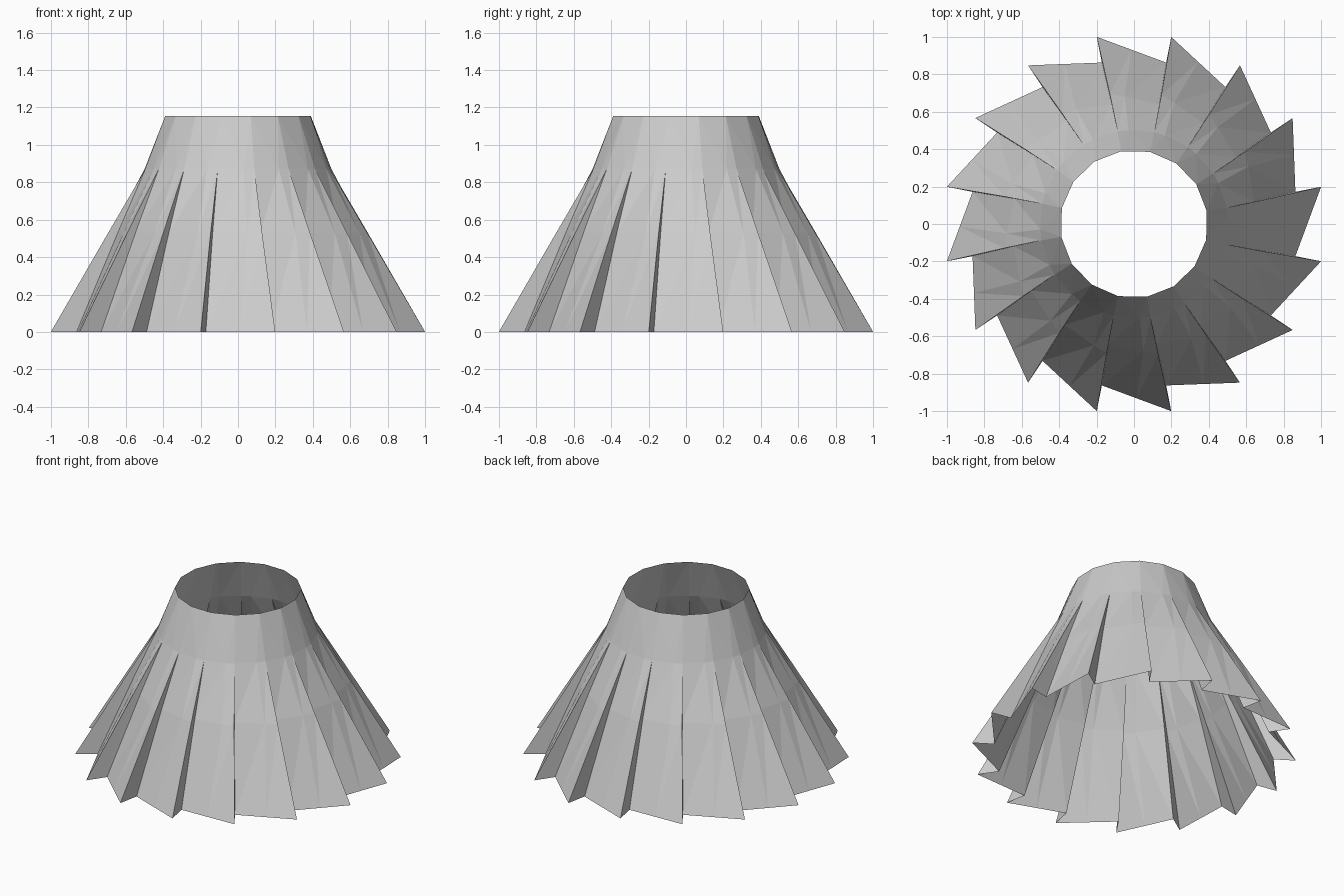
import bpy
import bmesh
from math import cos, sin, radians

cube = bpy.data.objects.get("Cube")
if cube:
    bpy.data.objects.remove(cube, do_unlink=True)

# Plain grey cloth
cloth = bpy.data.materials.new("grey cloth")
cloth.use_nodes = True
grey = (0.6, 0.6, 0.6, 1)
cloth.diffuse_color = grey
cloth.node_tree.nodes["Principled BSDF"].inputs["Base Color"].default_value = grey

PLEATS = 16
STEP = 360 / PLEATS
# Height, outer fold radius, pleat depth, twist, soft bulge of the panel
RINGS = [
    (0.0, 1.02, 0.14, 0.0, 0.0),
    (0.53, 0.706, 0.052, -0.7, 0.004),
    (0.87, 0.503, 0.0, -1.2, 0.006),
    (1.155, 0.395, 0.0, -1.2, 0.0),
]


def point(radius, angle, z):
    a = radians(angle)
    return (radius * cos(a), radius * sin(a), z)


# Pleated skirt: each panel runs from an outer fold to the inner fold
# tucked behind the next one, joined by a narrow return face
bm = bmesh.new()
rows = []
for z, radius, depth, twist, bulge in RINGS:
    row = []
    for k in range(PLEATS):
        start = STEP / 2 - k * STEP + twist
        tip = point(radius, start, z)
        valley = point(radius - depth, start - STEP, z)
        share = 0.3 if bulge else 0.0
        if z == 0:
            share = 0.5
        mid = [a + (b - a) * share for a, b in zip(tip, valley)]
        length = (mid[0] ** 2 + mid[1] ** 2) ** 0.5
        grow = 1 + bulge / length
        mid = (mid[0] * grow, mid[1] * grow, z)
        row += [bm.verts.new(p) for p in (tip, mid, valley)]
    rows.append(row)

for low, high in zip(rows, rows[1:]):
    for i in range(len(low)):
        j = (i + 1) % len(low)
        bm.faces.new((low[j], low[i], high[i], high[j]))

# Close the pleats at the yoke and drop the collapsed faces
bmesh.ops.remove_doubles(bm, verts=bm.verts, dist=0.0005)
bmesh.ops.triangulate(bm, faces=bm.faces)
bmesh.ops.recalc_face_normals(bm, faces=bm.faces)
if sum(f.normal.dot(f.calc_center_median()) for f in bm.faces) < 0:
    bmesh.ops.reverse_faces(bm, faces=bm.faces)

mesh = bpy.data.meshes.new("pleated_skirt")
bm.to_mesh(mesh)
bm.free()
mesh.materials.append(cloth)
skirt = bpy.data.objects.new("pleated_skirt", mesh)
bpy.context.collection.objects.link(skirt)
